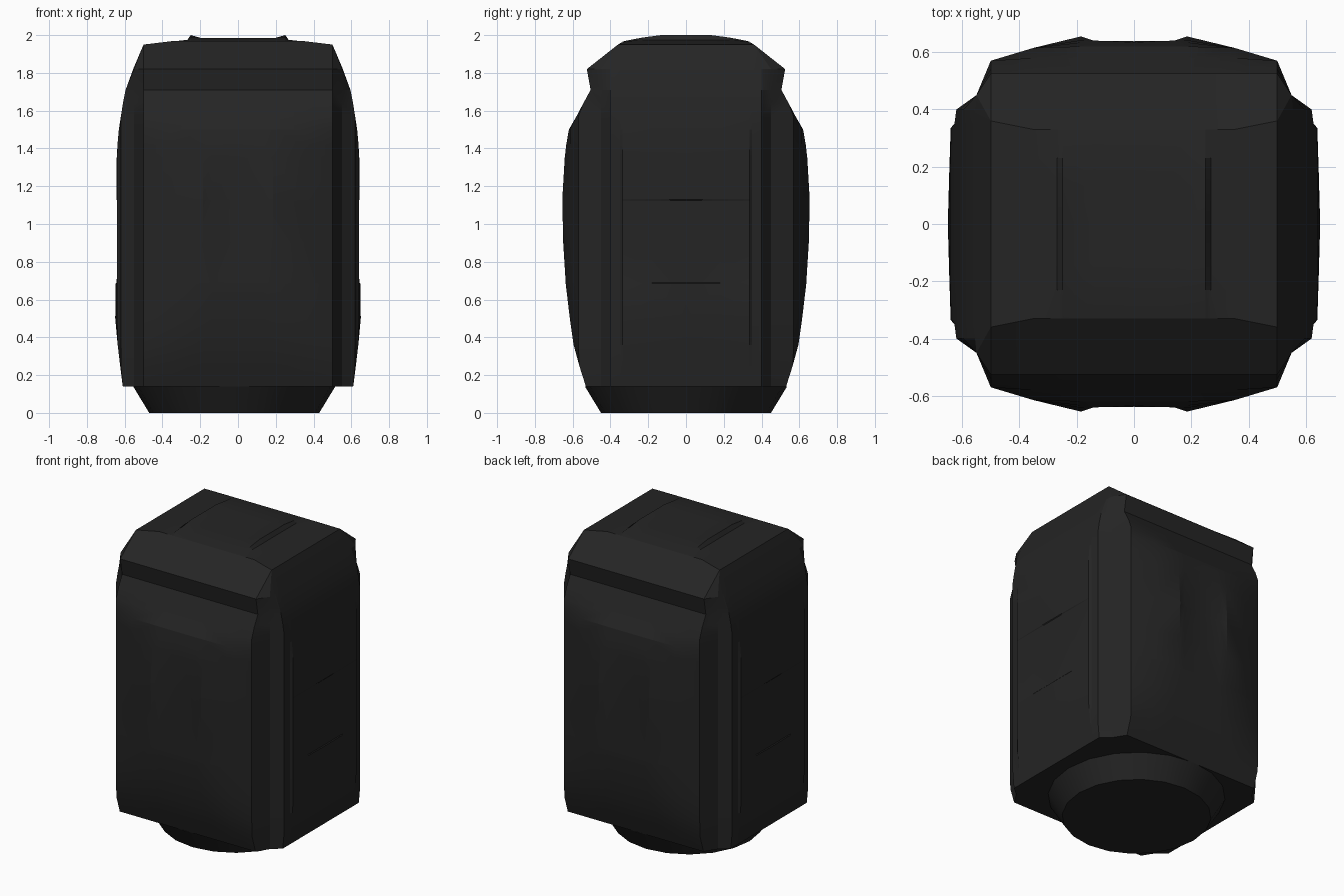
import bpy
import bmesh
import math

old = bpy.data.objects.get("Cube")
if old:
    bpy.data.objects.remove(old, do_unlink=True)

# Single dark plastic colour
COLOUR = (0.018, 0.018, 0.018, 1.0)
dark = bpy.data.materials.new("charcoal")
dark.use_nodes = True
dark.diffuse_color = COLOUR
shader = next(n for n in dark.node_tree.nodes if n.type == 'BSDF_PRINCIPLED')
shader.inputs["Base Color"].default_value = COLOUR
shader.inputs["Roughness"].default_value = 0.7


def make_object(name, bm, angle):
    """Turn a bmesh into a linked, shaded object."""
    mesh = bpy.data.meshes.new(name)
    bm.to_mesh(mesh)
    bm.free()
    mesh.materials.append(dark)
    obj = bpy.data.objects.new(name, mesh)
    bpy.context.collection.objects.link(obj)
    bpy.ops.object.select_all(action='DESELECT')
    obj.select_set(True)
    bpy.context.view_layer.objects.active = obj
    bpy.ops.object.shade_smooth_by_angle(angle=math.radians(angle))
    return obj


# Largest outline of one quarter: front curve, corner, then side panel
front_curve = [(0, .638), (.14, .64), (.185, .655), (.35, .615), (.5, .57)]
side_curve = [(.55, .45), (.62, .40), (.627, .35), (.64, .335), (.645, .18), (.65, 0)]

# Height, depth limit and width limit of the bulging shell
levels = [
    (.14, .53, .61), (.25, .565, .624), (.36, .595, .637), (.5, .615, .65),
    (.685, .637, .648), (.69, .637, .642), (.9, .65, .641), (1.125, .655, .64),
    (1.13, .655, .644), (1.35, .642, .642), (1.42, .634, .638), (1.5, .62, .631),
    (1.57, .58, .62), (1.64, .543, .609), (1.71, .505, .595), (1.82, .525, .555),
]


def quarter_ring(z, depth, width):
    """Outline clipped by the depth and width limits at one height."""
    ring = [(x, min(y, depth), z) for x, y in front_curve]
    ring += [(min(x, width), y, z) for x, y in side_curve]
    return ring


rings = [quarter_ring(*level) for level in levels]

# Rim of the lid: short front edge and straight side
rim = [(x, .33, 1.968) for x, _ in front_curve[:-1]] + [(.5, .36, 1.95)]
rim += [(.5, min(y, .36), 1.95) for _, y in side_curve]
rings.append(rim)

# Shell walls
bm = bmesh.new()
rows = [[bm.verts.new(p) for p in ring] for ring in rings]
for low, high in zip(rows, rows[1:]):
    for i in range(len(low) - 1):
        bm.faces.new((low[i + 1], low[i], high[i], high[i + 1]))

# Underside
centre = bm.verts.new((0, 0, levels[0][0]))
for a, b in zip(rows[0], rows[0][1:]):
    bm.faces.new((centre, a, b))

# Lid with a raised centre panel that fades out towards front and back
lid_caps = [(0, 1.985), (.14, 1.985), (.2, 1.986), (.25, 2.0), (.268, 1.975),
            (.35, 1.966), (.5, 1.95)]
lid_limits = [(0, 2.0), (.4, 2.0), (.7, 1.987), (1, 1.968)]
grid = []
for x, cap in lid_caps:
    edge = .36 if x == .5 else .33
    grid.append([bm.verts.new((x, t * edge, min(cap, limit)))
                 for t, limit in lid_limits])
for left, right in zip(grid, grid[1:]):
    for j in range(len(left) - 1):
        bm.faces.new((left[j], right[j], right[j + 1], left[j + 1]))
bmesh.ops.remove_doubles(bm, verts=bm.verts, dist=.0005)

shell = make_object("body_shell", bm, 18)
mirror = shell.modifiers.new("Mirror", 'MIRROR')
mirror.use_axis = (True, True, False)
mirror.use_clip = True
mirror.merge_threshold = .001
# Mirror first, then the sharp-edge shading
if len(shell.modifiers) > 1:
    shell.modifiers.move(len(shell.modifiers) - 1, 0)

# Tapered round foot
bm = bmesh.new()
bmesh.ops.create_cone(bm, cap_ends=True, segments=20,
                      radius1=.45, radius2=.535, depth=.14)
bmesh.ops.translate(bm, verts=bm.verts, vec=(-.02, 0, .07))
make_object("foot", bm, 30)
